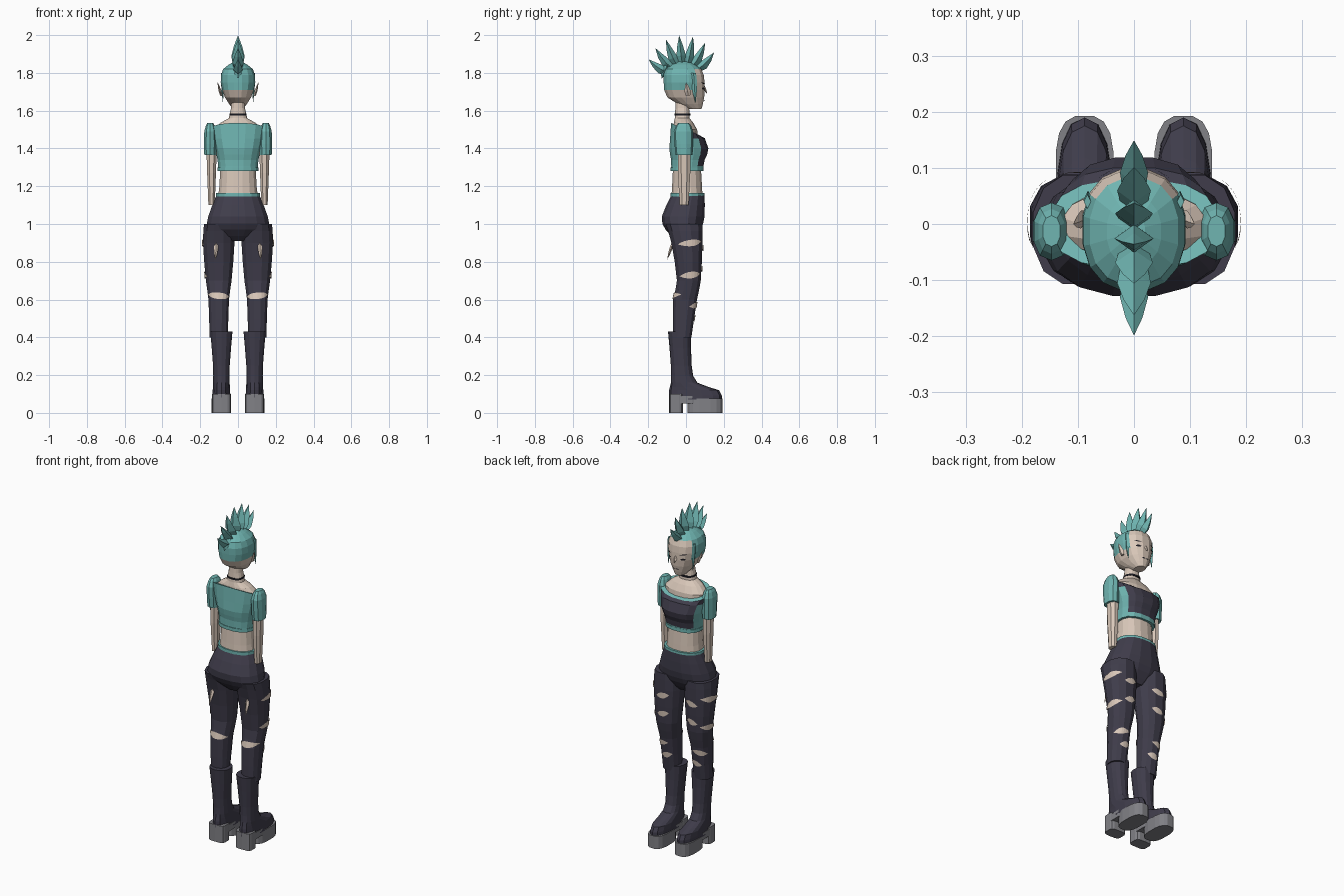
import bpy, bmesh
from math import sin, cos, pi, radians
from mathutils import Vector

cube = bpy.data.objects.get("Cube")
if cube:
    bpy.data.objects.remove(cube, do_unlink=True)


def material(name, red, green, blue):
    colour = (red, green, blue, 1)
    mat = bpy.data.materials.new(name)
    mat.use_nodes = True
    mat.diffuse_color = colour
    mat.node_tree.nodes["Principled BSDF"].inputs["Base Color"].default_value = colour
    return mat


SKIN = material("pale skin", .7, .58, .49)
TEAL = material("teal", .16, .46, .44)
DARK = material("charcoal cloth", .05, .046, .07)
GREY = material("grey rubber", .22, .22, .24)
BLACK = material("black", .01, .01, .015)


def finish(name, bm, mats, mirror=False, rule=None):
    """Turn a bmesh into an object, colouring faces by rule."""
    if rule:
        for face in bm.faces:
            face.material_index = int(rule(face.calc_center_median()))
    mesh = bpy.data.meshes.new(name)
    bm.to_mesh(mesh)
    bm.free()
    for mat in mats:
        mesh.materials.append(mat)
    part = bpy.data.objects.new(name, mesh)
    bpy.context.collection.objects.link(part)
    if mirror:
        part.modifiers.new("mirror", "MIRROR").use_mirror_merge = False


def smooth(keys):
    """Add a rounded in-between ring after each key ring."""
    rings = []
    padded = [keys[0], *keys, keys[-1]]
    for before, low, high, after in zip(padded, padded[1:], padded[2:], padded[3:]):
        rings.append(low)
        rings.append([(9 * (b + c) - a - d) / 16
                      for a, b, c, d in zip(before, low, high, after)])
    return rings + [keys[-1]]


def ring_point(ring, angle, power, centre, grow=0):
    """Point on a superellipse ring of height, half width, back y and front y."""
    z, half_width, back, front = ring

    def bulge(value):
        return abs(value) ** (2 / power) * (1 if value > 0 else -1)

    half_depth = (front - back) / 2
    return Vector((centre + (half_width + grow) * bulge(cos(angle)),
                   (back + front) / 2 + (half_depth + grow) * bulge(sin(angle)), z))


def loft(name, rings, mats, sides=14, power=2.3, centre=0, rule=None, dip=0):
    """Skin a stack of rings; off-centre parts are mirrored, dip lowers the top's front."""
    bm = bmesh.new()
    rows = [[bm.verts.new(ring_point(ring, 2 * pi * (i + .5) / sides, power, centre))
             for i in range(sides)] for ring in rings]
    for low, high in zip(rows, rows[1:]):
        for i in range(sides):
            j = (i + 1) % sides
            bm.faces.new((low[i], low[j], high[j], high[i]))
    bm.faces.new(rows[0])
    bm.faces.new(rows[-1])
    for i, vert in enumerate(rows[-1]):
        vert.co.z -= dip * sin(2 * pi * (i + .5) / sides)
    bmesh.ops.recalc_face_normals(bm, faces=bm.faces)
    finish(name, bm, mats, centre != 0, rule)


def band(name, bottom, top, width, back, front, mat, **options):
    loft(name, [(bottom, width, back, front), (top, width, back, front)], [mat], **options)


def surface(rings, angle, z, centre):
    """Point just outside a lofted part at a given angle and height."""
    for low, high in zip(rings, rings[1:]):
        if low[0] <= z <= high[0]:
            t = (z - low[0]) / (high[0] - low[0])
            ring = [a + (b - a) * t for a, b in zip(low, high)]
            return ring_point(ring, angle, 2.3, centre, .003)


def patch(name, rings, mat, z, start, end, height, slope=0, centre=0, steps=8):
    """Thin pointed patch hugging a lofted part, on both sides of the body."""
    bm = bmesh.new()
    columns = []
    for i in range(steps + 1):
        t = i / steps
        angle = radians(start + (end - start) * t)
        middle = z + slope * (t - .5)
        half = height / 2 * max(.04, sin(pi * t))
        columns.append([bm.verts.new(surface(rings, angle, level, centre))
                        for level in (middle - half, middle + half)])
    for left, right in zip(columns, columns[1:]):
        bm.faces.new((left[0], right[0], right[1], left[1]))
    finish(name, bm, [mat], True)


def spike(name, base, tip, width, depth, mat, sag=0, mirror=False):
    """Curved four-sided spike with a diamond section."""
    bm = bmesh.new()
    base, tip = Vector(base), Vector(tip)
    side = Vector((width, 0, 0))
    across = side.cross(tip - base).normalized() * depth
    rows = []
    for t, scale in ((0, .8), (.35, 1), (.7, .6)):
        middle = base.lerp(tip, t) - Vector((0, 0, sag * sin(pi * t)))
        rows.append([bm.verts.new(middle + offset * scale)
                     for offset in (side, across, -side, -across)])
    point = bm.verts.new(tip)
    for i in range(4):
        j = (i + 1) % 4
        for low, high in zip(rows, rows[1:]):
            bm.faces.new((low[i], low[j], high[j], high[i]))
        bm.faces.new((rows[-1][i], rows[-1][j], point))
    bm.faces.new(rows[0])
    bmesh.ops.recalc_face_normals(bm, faces=bm.faces)
    finish(name, bm, [mat], mirror)


# Torso, neck and choker
torso = smooth([(1.12, .11, -.08, .09), (1.3, .095, -.07, .08), (1.5, .13, -.07, .06),
                (1.56, .05, -.06, .02), (1.66, .035, -.055, .02)])
loft("torso", torso, [SKIN], sides=16)
band("choker", 1.575, 1.585, .047, -.062, .024, BLACK)


# Cropped top with a dark front panel and straps
def is_panel(c):
    return c.y > .04 and c.z > 1.31 and (abs(c.x) < .1 or c.z > 1.45)


top = smooth([(1.28, .105, -.08, .09), (1.34, .11, -.08, .1),
              (1.4, .125, -.09, .12), (1.5, .15, -.08, .08)])
loft("cropped_top", top, [TEAL, DARK], sides=16, power=2.5, rule=is_panel, dip=.035)
band("top_hem", 1.28, 1.3, .109, -.083, .094, TEAL, sides=16, power=2.5)

# Arms tucked into the pockets, with short sleeves
loft("arm", [(1.1, .018, -.035, .015), (1.27, .025, -.045, .025), (1.42, .03, -.045, .025)],
     [SKIN], sides=8, centre=.14)
loft("sleeve", smooth([(1.365, .033, -.055, .033), (1.49, .033, -.065, .038), (1.535, .016, -.04, .015)]),
     [TEAL], sides=10, centre=.147)

# Trousers
band("waistband", 1.145, 1.163, .118, -.084, .1, TEAL, sides=16)
loft("hips", smooth([(.91, .07, -.05, .04), (.97, .16, -.11, .08),
                     (1.04, .16, -.13, .1), (1.15, .117, -.08, .1)]), [DARK], sides=16)
LEG = .102
leg = smooth([(.4, .05, -.07, .03), (.6, .056, -.07, .06), (.7, .07, -.05, .08),
              (.9, .086, -.08, .09), (1, .08, -.11, .09)])
loft("trouser_leg", leg, [DARK], sides=12, centre=LEG)

# Rips in the trousers: outer thigh, front thigh, back of knee, shin
for z, start, end in ((.9, -30, 60), (.87, 70, 120), (.73, -40, 60), (.76, 70, 120),
                      (.62, 200, 340), (.57, 20, 110), (.5, 60, 130)):
    patch("trouser_rip", leg, SKIN, z, start, end, .035, .015, LEG)
spike("thigh_tear", (.115, -.07, .9), (.12, -.1, .81), .012, .008, SKIN, mirror=True)

# Boots with platform soles
BOOT = .088
loft("boot", smooth([(.07, .05, -.09, .19), (.12, .047, -.09, .175), (.16, .045, -.08, .06),
                     (.25, .045, -.08, .03), (.43, .06, -.095, .027)]), [DARK], centre=BOOT)
band("boot_heel", 0, .1, .051, -.09, -.015, GREY, power=4, centre=BOOT)
band("boot_sole", 0, .075, .052, .006, .194, GREY, sides=16, power=2.8, centre=BOOT)
band("boot_arch", .05, .09, .049, -.06, .06, GREY, power=5, centre=BOOT)


# Head with cropped hair
def is_hair(c):
    return c.z > 1.81 or (c.z > 1.7 and c.y < .045)


head = smooth([(1.61, .028, .01, .083), (1.67, .07, -.1, .098), (1.75, .093, -.12, .1),
               (1.82, .08, -.11, .083), (1.86, .02, -.04, .015)])
loft("head", head, [SKIN, TEAL], sides=16, rule=is_hair)
spike("side_lock", (.083, .04, 1.8), (.08, .05, 1.64), .008, .016, TEAL, mirror=True)
spike("ear", (.088, .012, 1.68), (.108, 0, 1.75), .008, .016, SKIN, mirror=True)
spike("nose", (0, .088, 1.735), (0, .112, 1.69), .011, .008, SKIN)

# Painted face
patch("eye", head, BLACK, 1.717, 52, 74, .012)
patch("eyebrow", head, BLACK, 1.745, 50, 76, .006, -.006)
patch("mouth", head, BLACK, 1.653, 72, 90, .006)

# Mohawk fan around the middle of the head
SPIKES = 7
middle = Vector((0, -.01, 1.75))
for i in range(SPIKES):
    t = i / (SPIKES - 1)
    angle = radians(45 + 102 * t)
    out = Vector((0, cos(angle), sin(angle)))
    reach = .225 + .025 * sin(pi * t)
    spike("mohawk_spike", middle + out * .1, middle + out * reach,
          .025 + .01 * sin(pi * t), .025, TEAL, sag=.012)
spike("mohawk_nape", (0, -.1, 1.84), (0, -.13, 1.77), .026, .02, TEAL)
